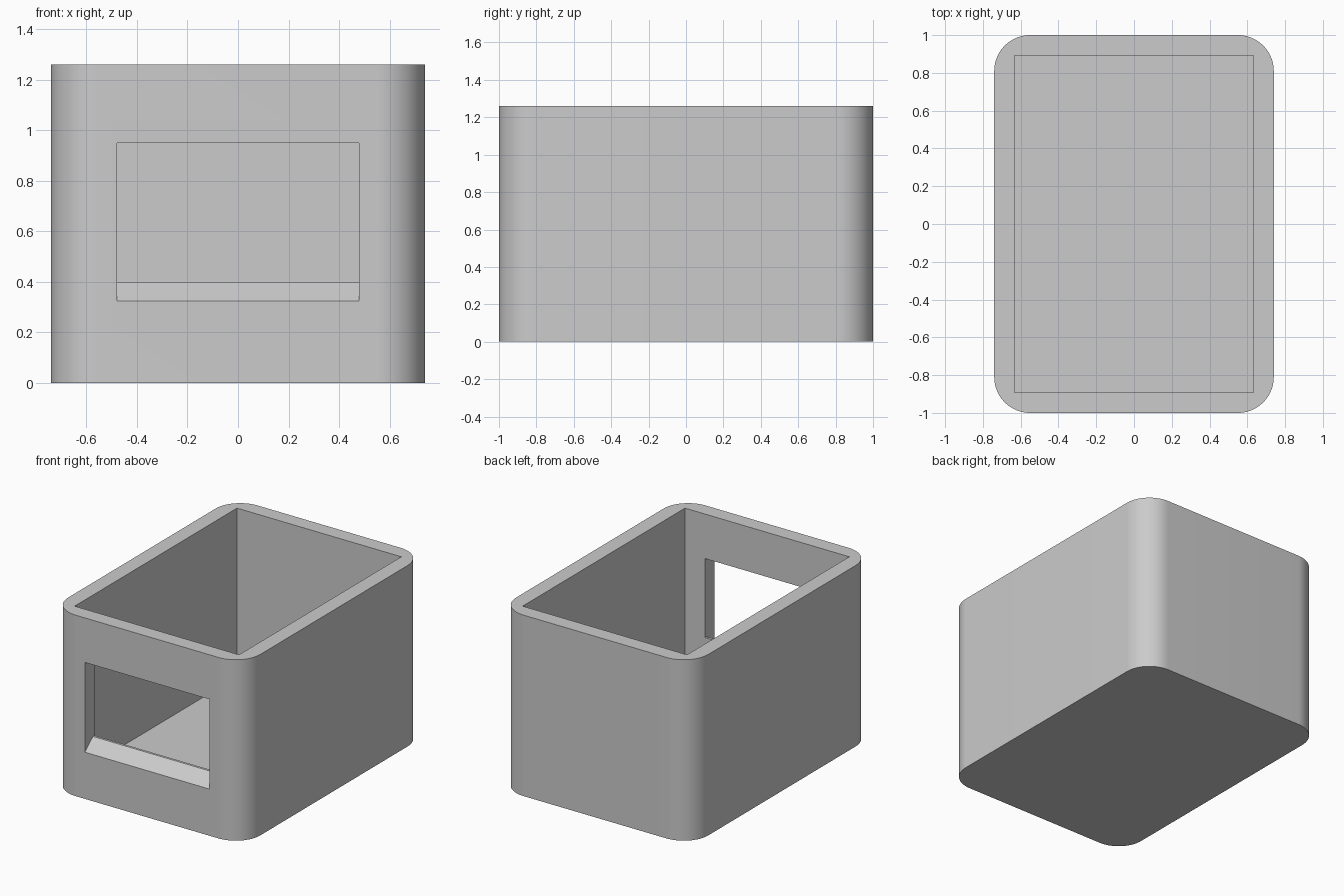
import bpy
import bmesh
from math import cos, sin, pi

cube = bpy.data.objects.get("Cube")
if cube:
    bpy.data.objects.remove(cube, do_unlink=True)

HALF_X, HALF_Y, HEIGHT = 0.74, 1.0, 1.26
WALL, FLOOR, RADIUS = 0.107, 0.085, 0.19
CORNER_STEPS = 20

grey = bpy.data.materials.new("plain grey")
grey.use_nodes = True
grey.diffuse_color = (0.6, 0.6, 0.6, 1)
grey.node_tree.nodes["Principled BSDF"].inputs["Base Color"].default_value = (0.6, 0.6, 0.6, 1)


def prism(name, points, direction):
    """Extrude a closed outline of 3D points along a direction."""
    bm = bmesh.new()
    face = bm.faces.new([bm.verts.new(p) for p in points])
    result = bmesh.ops.extrude_face_region(bm, geom=[face])
    moved = [v for v in result["geom"] if isinstance(v, bmesh.types.BMVert)]
    bmesh.ops.translate(bm, verts=moved, vec=direction)
    bmesh.ops.recalc_face_normals(bm, faces=bm.faces)
    mesh = bpy.data.meshes.new(name)
    bm.to_mesh(mesh)
    bm.free()
    mesh.materials.append(grey)
    obj = bpy.data.objects.new(name, mesh)
    bpy.context.collection.objects.link(obj)
    return obj


def cut(target, cutter):
    """Subtract the cutter from the target, then remove it."""
    cutter.hide_render = True
    mod = target.modifiers.new("cut", "BOOLEAN")
    mod.operation = "DIFFERENCE"
    mod.solver = "EXACT"
    mod.object = cutter
    bpy.context.view_layer.objects.active = target
    bpy.ops.object.modifier_apply(modifier=mod.name)
    bpy.data.objects.remove(cutter, do_unlink=True)


# Outer body with rounded upright corners
outline = []
for i, (sx, sy) in enumerate([(1, 1), (-1, 1), (-1, -1), (1, -1)]):
    for k in range(CORNER_STEPS + 1):
        a = (i + k / CORNER_STEPS) * pi / 2
        outline.append((sx * (HALF_X - RADIUS) + RADIUS * cos(a),
                        sy * (HALF_Y - RADIUS) + RADIUS * sin(a), 0))
body = prism("open_box", outline, (0, 0, HEIGHT))

# Square-cornered cavity, open at the top
ix, iy = HALF_X - WALL, HALF_Y - WALL
cavity = [(-ix, -iy, FLOOR), (ix, -iy, FLOOR), (ix, iy, FLOOR), (-ix, iy, FLOOR)]
cut(body, prism("cavity_cutter", cavity, (0, 0, HEIGHT)))

# Front window with a sill that slopes down to the outside
wx, top, sill, lip = 0.48, 0.95, 0.40, 0.325
slope_end = -iy - 0.017
drop = (sill - lip) / (slope_end + HALF_Y)
out = 0.1
window = [(-wx, -HALF_Y - out, top), (-wx, -HALF_Y - out, lip - drop * out),
          (-wx, slope_end, sill), (-wx, -iy + out, sill), (-wx, -iy + out, top)]
cut(body, prism("window_cutter", window, (2 * wx, 0, 0)))

# Smooth corners, crisp edges
bpy.ops.object.select_all(action="DESELECT")
body.select_set(True)
bpy.context.view_layer.objects.active = body
bpy.ops.object.shade_smooth_by_angle(angle=pi / 6)
